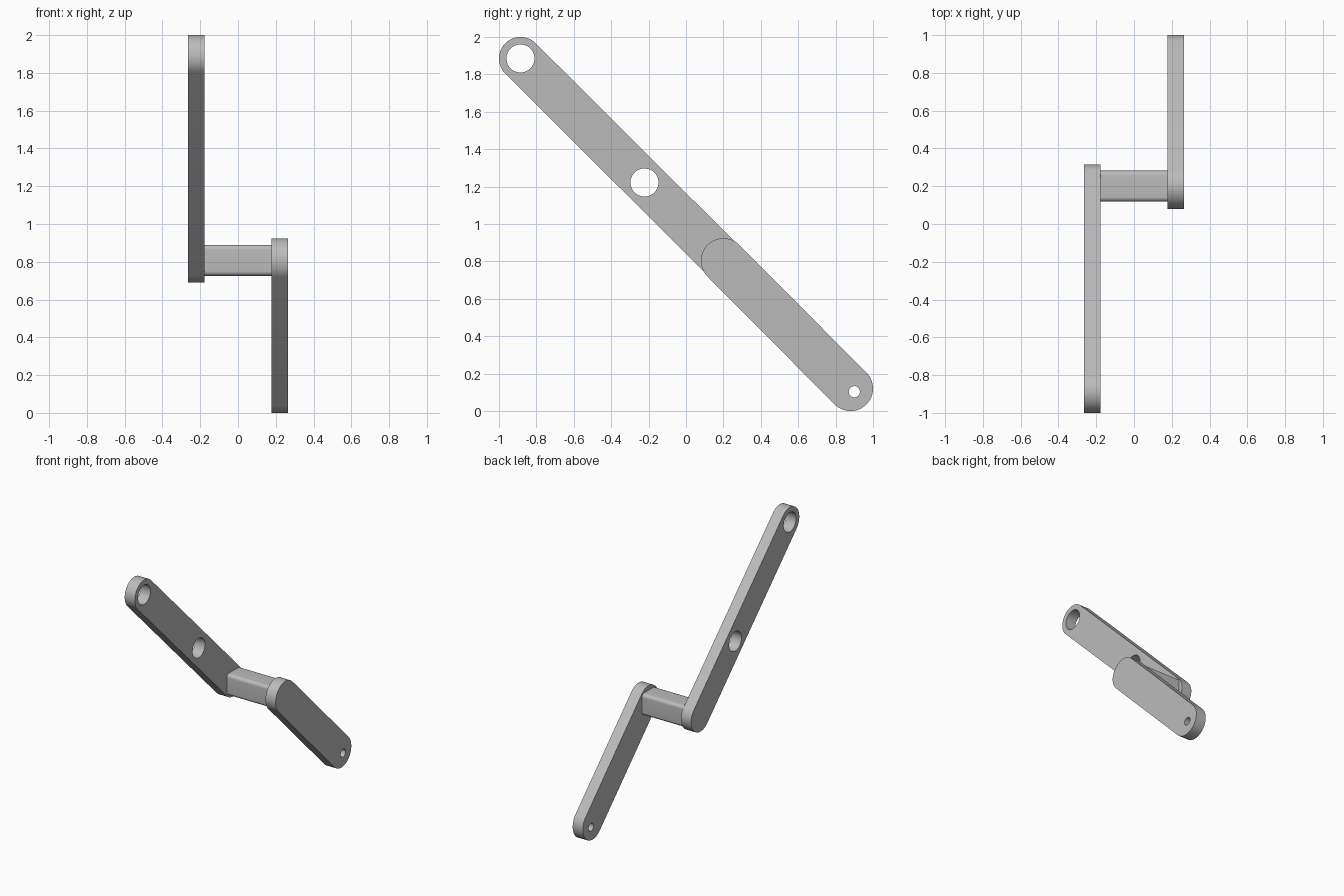
import bpy, bmesh
from math import pi, cos, sin, radians
from mathutils import Matrix

cube = bpy.data.objects.get("Cube")
if cube:
    bpy.data.objects.remove(cube, do_unlink=True)

grey = bpy.data.materials.new("plain grey")
grey.use_nodes = True
GREY = (0.5, 0.5, 0.5, 1)
grey.diffuse_color = GREY
grey.node_tree.nodes["Principled BSDF"].inputs["Base Color"].default_value = GREY

# Local profile axes become world y and z; the extrusion runs along x
TO_SIDE = Matrix(((0, 0, 1, 0), (1, 0, 0, 0), (0, 1, 0, 0), (0, 0, 0, 1)))


def arc(centre, radius, start, end, steps):
    angles = [start + (end - start) * i / steps for i in range(steps + 1)]
    return [(centre[0] + radius * cos(a), centre[1] + radius * sin(a)) for a in angles]


def circle(centre, radius):
    return arc(centre, radius, 0, 2 * pi, 48)[:-1]


def slot(upper, lower, radius):
    """Round-ended bar outline sloping down at 45 degrees."""
    return (arc(upper, radius, pi / 4, pi * 5 / 4, 32)
            + arc(lower, radius, pi * 5 / 4, pi * 9 / 4, 32))


def rounded_square(centre, half, radius):
    points = []
    inner = half - radius
    for i, (sy, sz) in enumerate(((1, 1), (-1, 1), (-1, -1), (1, -1))):
        corner = (centre[0] + sy * inner, centre[1] + sz * inner)
        points += arc(corner, radius, i * pi / 2, (i + 1) * pi / 2, 8)
    return points


def extruded(name, loops, x_min, x_max):
    """Fill the first loop, leaving the others as holes, and give it thickness."""
    curve = bpy.data.curves.new(name, "CURVE")
    curve.dimensions = "2D"
    curve.fill_mode = "BOTH"
    curve.extrude = (x_max - x_min) / 2
    for loop in loops:
        spline = curve.splines.new("POLY")
        spline.points.add(len(loop) - 1)
        for point, (y, z) in zip(spline.points, loop):
            point.co = (y, z, 0, 1)
        spline.use_cyclic_u = True
    obj = bpy.data.objects.new(name, curve)
    bpy.context.collection.objects.link(obj)
    bpy.ops.object.select_all(action="DESELECT")
    obj.select_set(True)
    bpy.context.view_layer.objects.active = obj
    bpy.ops.object.convert(target="MESH")
    obj = bpy.context.object
    obj.name = name
    # Weld caps to walls and turn the part into place
    bm = bmesh.new()
    bm.from_mesh(obj.data)
    bmesh.ops.remove_doubles(bm, verts=bm.verts, dist=0.0001)
    bm.transform(Matrix.Translation(((x_min + x_max) / 2, 0, 0)) @ TO_SIDE)
    bmesh.ops.recalc_face_normals(bm, faces=bm.faces)
    bm.to_mesh(obj.data)
    bm.free()
    obj.data.materials.clear()
    obj.data.materials.append(grey)
    bpy.ops.object.shade_smooth_by_angle(angle=radians(30))
    return obj


INNER, OUTER = 0.178, 0.264
TOP, JOINT, BOTTOM = (-0.885, 1.885), (0.2, 0.804), (0.88, 0.12)

# Long upper arm with two large holes
extruded("upper_arm",
         [slot(TOP, JOINT, 0.115), circle(TOP, 0.075), circle((-0.222, 1.222), 0.075)],
         -OUTER, -INNER)

# Short lower arm with one small hole near its end
extruded("lower_arm",
         [slot(JOINT, BOTTOM, 0.12), circle((0.9, 0.103), 0.03)],
         INNER, OUTER)

# Rounded square bar joining the two arms
extruded("connecting_bar", [rounded_square((0.2, 0.807), 0.082, 0.025)], -INNER, INNER)
